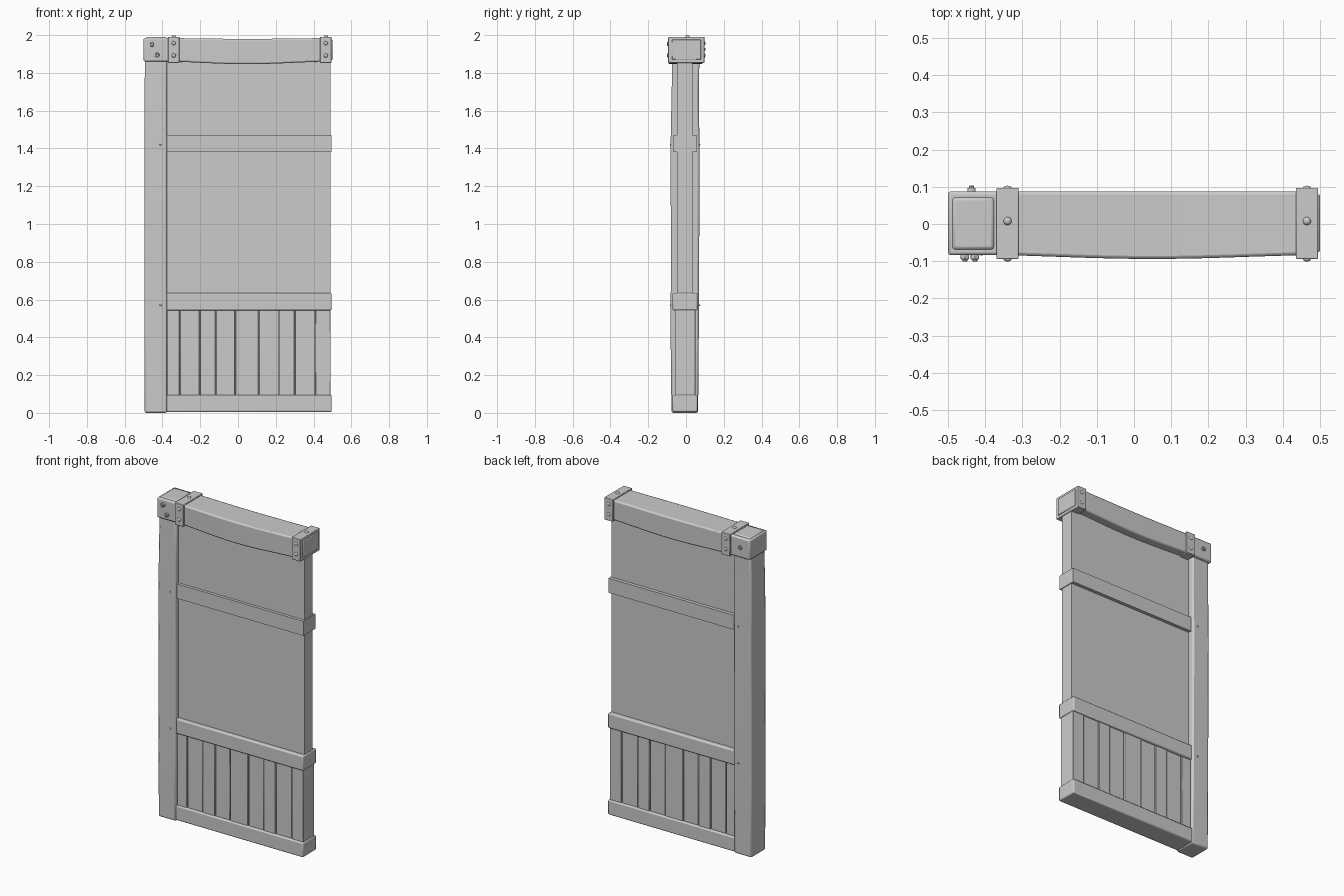
import bpy, bmesh, math
from mathutils import Matrix, Vector

if "Cube" in bpy.data.objects:
    bpy.data.objects.remove(bpy.data.objects["Cube"])


def finish(bm, name, bevel=0.0, segs=2):
    bmesh.ops.recalc_face_normals(bm, faces=bm.faces)
    me = bpy.data.meshes.new(name)
    bm.to_mesh(me)
    bm.free()
    ob = bpy.data.objects.new(name, me)
    bpy.context.collection.objects.link(ob)
    if bevel:
        m = ob.modifiers.new("bevel", "BEVEL")
        m.width, m.segments = bevel, segs
        m.limit_method, m.angle_limit = "ANGLE", math.radians(50)
    bpy.context.view_layer.objects.active = ob
    ob.select_set(True)
    bpy.ops.object.shade_smooth_by_angle(angle=math.radians(35))
    ob.select_set(False)
    return ob


def box(name, x, y, z, bevel=0.0):
    bm = bmesh.new()
    bmesh.ops.create_cube(bm, size=1)
    for v in bm.verts:
        v.co = Vector([(a + b) / 2 + c * (b - a) for c, (a, b) in zip(v.co, (x, y, z))])
    return finish(bm, name, bevel)


def loft(name, rings, bevel):
    bm = bmesh.new()
    vs = [[bm.verts.new(p) for p in r] for r in rings]
    for a, b in zip(vs, vs[1:]):
        for i in range(4):
            bm.faces.new((a[i], a[(i + 1) % 4], b[(i + 1) % 4], b[i]))
    bm.faces.new(vs[0])
    bm.faces.new(vs[-1])
    return finish(bm, name, bevel)


def stud(name, p, d, r, h):
    # Flattened dome pointing along d
    bm = bmesh.new()
    bmesh.ops.create_uvsphere(bm, u_segments=12, v_segments=8, radius=1)
    q = Vector(d).to_track_quat("Z", "Y").to_matrix().to_4x4()
    bm.transform(Matrix.Translation(p) @ q @ Matrix.Diagonal((r, r, h, 1)))
    finish(bm, name)


def bolt(name, p, side):
    # Hexagonal nut with a thinner threaded tip
    bm = bmesh.new()
    for n, r, h in ((6, 0.013, 0.022), (10, 0.007, 0.034)):
        rot = Matrix.Rotation(math.pi / 2, 4, "X")
        bmesh.ops.create_cone(bm, cap_ends=True, segments=n, radius1=r, radius2=r, depth=h,
                              matrix=Matrix.Translation(p) @ rot)
    finish(bm, name, 0.001, 1)


# Post, slightly uneven like hand-cut timber
post = [(0.0, -0.077, 0.064), (0.45, -0.082, 0.068), (0.9, -0.079, 0.070),
        (1.35, -0.083, 0.072), (1.7, -0.076, 0.068), (1.99, -0.07, 0.073)]
loft("post", [[(-0.495 if z < 1.8 else -0.49, f, z), (-0.375, f, z), (-0.375, b, z),
               (-0.495 if z < 1.8 else -0.49, b, z)] for z, f, b in post], 0.01)

# Top beam, bellied in the middle of the span
rings = []
for x in [-0.5, -0.36, -0.31, -0.2, -0.1, 0, 0.1, 0.2, 0.31, 0.44, 0.494]:
    k = max(0, math.cos((x - 0.05) / 0.39 * math.pi / 2)) ** 1.3 if abs(x - 0.05) < 0.39 else 0
    f, bot, top = -0.084 - 0.01 * k, 1.86 - 0.014 * k, 1.984 - 0.004 * k
    rings.append([(x, f, bot), (x, 0.088, bot), (x, 0.088, top), (x, f, top)])
loft("top_beam", rings, 0.008)
box("beam_end", (0.48, 0.5), (-0.075, 0.08), (1.87, 1.976), 0.004)

# Metal straps with studs on front, back and top
for n, (a, b) in enumerate([(-0.37, -0.31), (0.435, 0.495)]):
    box(f"strap_{n}", (a, b), (-0.094, 0.097), (1.853, 1.991), 0.003)
    c = (a + b) / 2
    stud("strap_top_stud", (c, 0.008, 1.991), (0, 0, 1), 0.011, 0.009)
    for z in (1.957, 1.892):
        stud("strap_front_stud", (c, -0.094, z), (0, -1, 0), 0.011, 0.007)
        stud("strap_back_stud", (c, 0.097, z), (0, 1, 0), 0.011, 0.006)

# Bolts joining beam and post
bolt("front_bolt_upper", (-0.455, -0.084, 1.95), -1)
bolt("front_bolt_lower", (-0.428, -0.084, 1.895), -1)
bolt("back_bolt", (-0.437, 0.086, 1.925), 1)

# Small nails in the post beside the rails
for z in (1.42, 0.57):
    stud("post_nail_front", (-0.41, -0.081, z), (0, -1, 0), 0.005, 0.004)
    stud("post_nail_back", (-0.41, 0.071, z), (0, 1, 0), 0.005, 0.005)

# Wall panel and horizontal rails
box("wall_panel", (-0.38, 0.49), (-0.047, 0.034), (0.62, 1.87))
box("plank_backing", (-0.38, 0.488), (-0.045, 0.034), (0.05, 0.62))
box("middle_rail", (-0.38, 0.495), (-0.065, 0.055), (1.382, 1.472))
box("lower_rail", (-0.38, 0.496), (-0.071, 0.061), (0.543, 0.635), 0.007)
box("bottom_rail", (-0.38, 0.496), (-0.071, 0.061), (0.005, 0.096), 0.007)

# Vertical planks of varied width and thickness
edges = [-0.378, -0.308, -0.203, -0.118, -0.015, 0.11, 0.217, 0.3, 0.408, 0.492]
for i, (a, b) in enumerate(zip(edges, edges[1:])):
    t = 0.004 * (i % 2)
    box(f"plank_{i}", (a + 0.002, b - 0.002), (-0.059 + t, 0.049 - t), (0.05, 0.59), 0.003)
